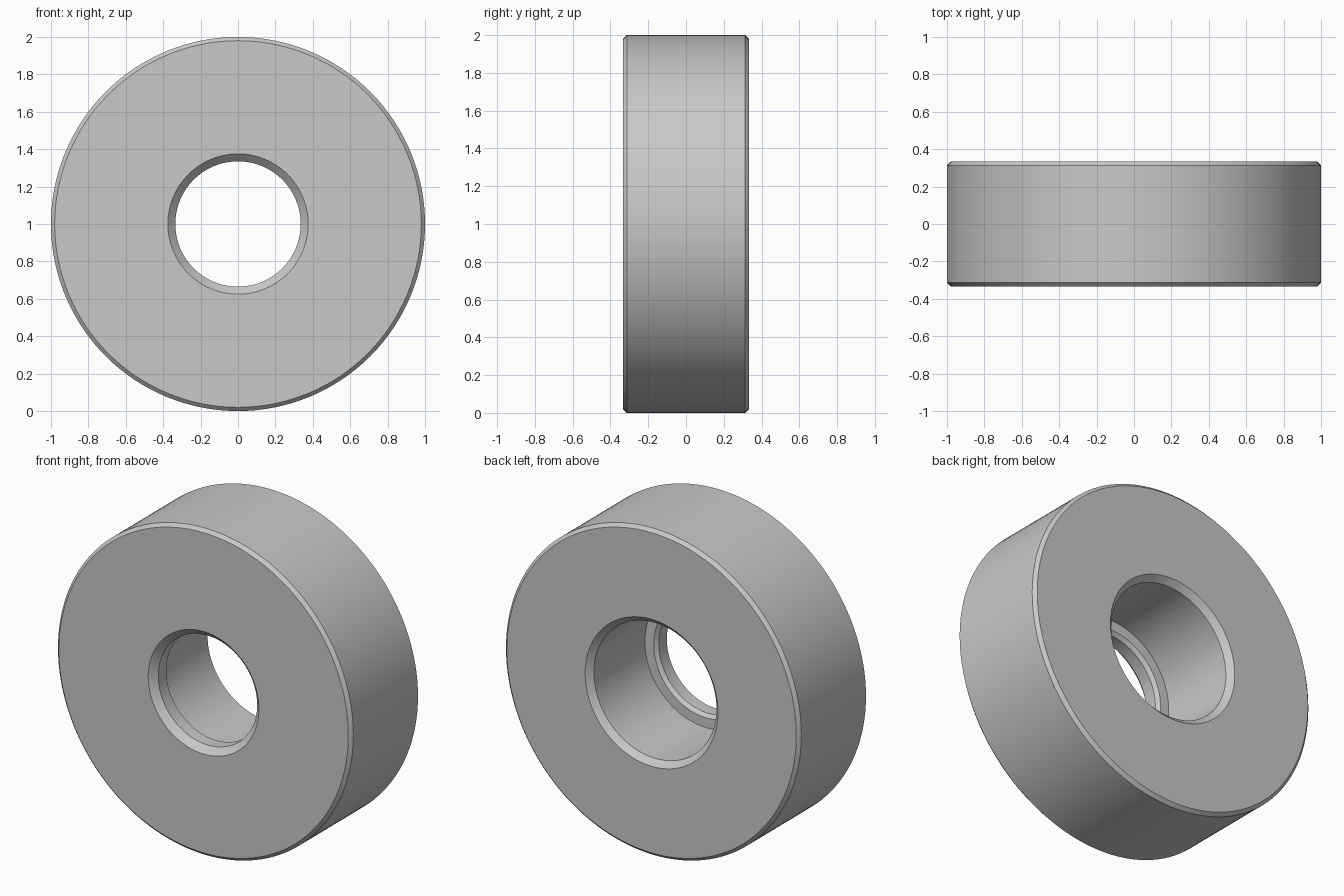
import bpy, bmesh, math
from mathutils import Vector

cube = bpy.data.objects.get("Cube")
if cube:
    bpy.data.objects.remove(cube, do_unlink=True)

SEGMENTS = 128
HALF = 0.333      # half thickness
EDGE = 0.02       # outer chamfer

# Closed cross-section as (radius, y), front lip to back bore
profile = [
    (1 - EDGE, -HALF), (1, -HALF + EDGE), (1, HALF - EDGE), (1 - EDGE, HALF),
    (0.45, HALF), (0.415, HALF - 0.035),          # back bore chamfer
    (0.415, -0.195), (0.355, -0.195),             # step inside the bore
    (0.335, -0.215), (0.335, -HALF + 0.04),       # retaining lip
    (0.375, -HALF),                               # front chamfer
]

# Plain grey material
grey = bpy.data.materials.new("plain_grey")
grey.use_nodes = True
colour = (0.58, 0.58, 0.58, 1)
grey.diffuse_color = colour
grey.node_tree.nodes["Principled BSDF"].inputs["Base Color"].default_value = colour

# Ring turned around the y axis
bm = bmesh.new()
verts = [bm.verts.new((r, y, 0)) for r, y in profile]
edges = [bm.edges.new((v, verts[(i + 1) % len(verts)])) for i, v in enumerate(verts)]
bmesh.ops.spin(bm, geom=verts + edges, cent=(0, 0, 0), axis=Vector((0, 1, 0)),
               angle=math.tau, steps=SEGMENTS, use_merge=False)
bmesh.ops.remove_doubles(bm, verts=bm.verts[:], dist=0.0001)
bmesh.ops.recalc_face_normals(bm, faces=bm.faces[:])
mesh = bpy.data.meshes.new("stepped_ring")
bm.to_mesh(mesh)
bm.free()
mesh.materials.append(grey)

ring = bpy.data.objects.new("stepped_ring", mesh)
bpy.context.collection.objects.link(ring)
ring.location.z = 1
bpy.ops.object.select_all(action="DESELECT")
ring.select_set(True)
bpy.context.view_layer.objects.active = ring
bpy.ops.object.shade_smooth_by_angle(angle=math.radians(30))
